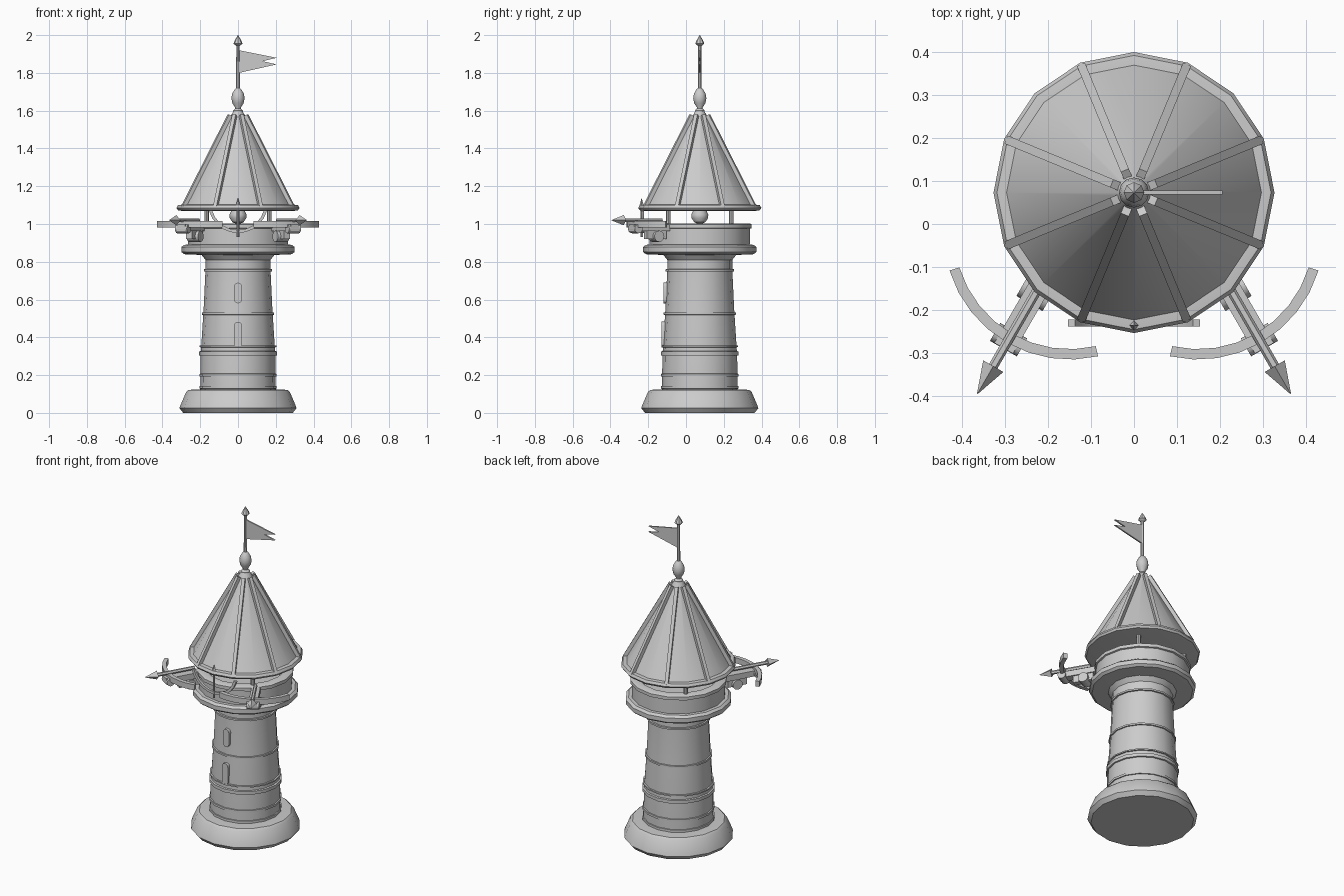
import bpy, bmesh, math
from mathutils import Vector, Matrix

cube = bpy.data.objects.get("Cube")
if cube:
    bpy.data.objects.remove(cube)

AXIS = 0.073  # the tower stands slightly behind the centre
stone = bpy.data.materials.new("plain_grey")
stone.use_nodes = True
stone.diffuse_color = (0.6, 0.6, 0.6, 1)
stone.node_tree.nodes["Principled BSDF"].inputs["Base Color"].default_value = (0.6, 0.6, 0.6, 1)


def finish(name, bm, matrix=None):
    if matrix:
        bm.transform(matrix)
    bmesh.ops.recalc_face_normals(bm, faces=bm.faces)
    mesh = bpy.data.meshes.new(name)
    bm.to_mesh(mesh)
    bm.free()
    mesh.materials.append(stone)
    obj = bpy.data.objects.new(name, mesh)
    bpy.context.collection.objects.link(obj)
    bpy.ops.object.select_all(action='DESELECT')
    obj.select_set(True)
    bpy.context.view_layer.objects.active = obj
    bpy.ops.object.shade_smooth_by_angle(angle=math.radians(32))
    return obj


def lathe(name, profile, sides=16, matrix=None):
    """Spin a (radius, height) profile; open ends are capped."""
    bm = bmesh.new()
    rings = []
    for r, z in profile:
        rings.append([bm.verts.new((r * math.cos(math.tau * i / sides),
                                    r * math.sin(math.tau * i / sides), z)) for i in range(sides)])
    for a, b in zip(rings, rings[1:]):
        for i in range(sides):
            j = (i + 1) % sides
            bm.faces.new((a[i], a[j], b[j], b[i]))
    bm.faces.new(rings[0])
    bm.faces.new(rings[-1])
    return finish(name, bm, matrix or Matrix.Translation((0, AXIS, 0)))


def rod(name, start, end, r1, r2=None, sides=8):
    start, end = Vector(start), Vector(end)
    d = end - start
    m = Matrix.Translation(start) @ d.to_track_quat('Z', 'Y').to_matrix().to_4x4()
    return lathe(name, [(r1, 0), (r1 if r2 is None else r2, d.length)], sides, m)


def box(name, size, matrix):
    bm = bmesh.new()
    bmesh.ops.create_cube(bm, size=1)
    bmesh.ops.scale(bm, vec=size, verts=bm.verts)
    return finish(name, bm, matrix)


def plate(name, outline, thickness, matrix):
    """Extrude a flat outline, centred on its plane."""
    bm = bmesh.new()
    face = bm.faces.new([bm.verts.new((x, y, -thickness / 2)) for x, y in outline])
    ext = bmesh.ops.extrude_face_region(bm, geom=[face])["geom"]
    bmesh.ops.translate(bm, vec=(0, 0, thickness), verts=[v for v in ext if isinstance(v, bmesh.types.BMVert)])
    return finish(name, bm, matrix)


def arc_band(name, radius, width, depth, a0, a1, steps, matrix):
    """Curved bar in its local XY plane."""
    angles = [math.radians(a0 + (a1 - a0) * i / steps) for i in range(steps + 1)]
    outer = [((radius + width / 2) * math.cos(a), (radius + width / 2) * math.sin(a)) for a in angles]
    inner = [((radius - width / 2) * math.cos(a), (radius - width / 2) * math.sin(a)) for a in reversed(angles)]
    return plate(name, outer + inner, depth, matrix)


UPRIGHT = Matrix.Rotation(math.pi / 2, 4, 'X')

# Tower body
lathe("base", [(0.29, 0), (0.31, 0.025), (0.305, 0.04), (0.275, 0.11), (0.262, 0.122), (0.19, 0.125)])
lathe("shaft", [(0.2, 0.12), (0.198, 0.3), (0.182, 0.55), (0.172, 0.76), (0.172, 0.81), (0.2, 0.845)])
for z, r, h in ((0.135, 0.205, 0.02), (0.2, 0.205, 0.02), (0.315, 0.206, 0.03),
                (0.352, 0.203, 0.012), (0.525, 0.191, 0.016), (0.755, 0.181, 0.016)):
    lathe("band", [(r - 0.02, z - h / 2), (r, z - h / 3), (r, z + h / 3), (r - 0.02, z + h / 2)])

# Platform and hollow parapet
lathe("platform", [(0.17, 0.835), (0.285, 0.84), (0.3, 0.852), (0.3, 0.878), (0.285, 0.89), (0.2, 0.892)])
lathe("parapet", [(0.265, 0.885), (0.265, 0.975), (0.274, 0.978), (0.274, 0.998), (0.265, 1.003),
                  (0.225, 1.003), (0.225, 0.9)])
for k in range(4):
    a = math.radians(45 + 90 * k)
    x, y = 0.235 * math.cos(a), AXIS + 0.235 * math.sin(a)
    rod("roof_post", (x, y, 0.95), (x, y, 1.09), 0.012)

# Bell
lathe("bell", [(0.008, 1.0), (0.03, 1.01), (0.044, 1.032), (0.045, 1.05), (0.035, 1.072), (0.012, 1.085)], 12)

# Roof with eaves and ribs
lathe("roof", [(0.305, 1.085), (0.02, 1.605)])
lathe("eaves", [(0.3, 1.07), (0.318, 1.073), (0.326, 1.085), (0.318, 1.1), (0.3, 1.102)])
for k in range(8):
    a = math.radians(22.5 + 45 * k)
    d = Vector((math.cos(a), math.sin(a), 0))
    low, high = d * 0.312 + Vector((0, AXIS, 1.09)), d * 0.046 + Vector((0, AXIS, 1.575))
    axis_z = (high - low).normalized()
    axis_x = Vector((-d.y, d.x, 0))
    m = Matrix((axis_x, axis_z.cross(axis_x), axis_z)).transposed().to_4x4()
    box("roof_rib", (0.02, 0.022, (high - low).length), Matrix.Translation((low + high) / 2) @ m)

# Finial, pole and pennant
lathe("finial", [(0.024, 1.575), (0.026, 1.6), (0.015, 1.612), (0.016, 1.618), (0.03, 1.64), (0.035, 1.665),
                 (0.031, 1.69), (0.018, 1.712), (0.009, 1.72)], 12)
lathe("pole", [(0.01, 1.7), (0.009, 1.95)], 8)
lathe("pole_tip", [(0.01, 1.943), (0.024, 1.955), (0.018, 1.97), (0.001, 2.0)], 8)
plate("pennant", [(0.005, 1.8), (0.205, 1.845), (0.13, 1.862), (0.205, 1.88), (0.005, 1.92)], 0.009,
      Matrix.Translation((0, AXIS, 0)) @ UPRIGHT)

# Arrow slits on the front of the shaft
for z, h, y in ((0.635, 0.11, -0.107), (0.415, 0.135, -0.118)):
    half = h / 2 - 0.02
    pts = [(0.02 * math.cos(a), z + 0.02 * math.sin(a) + (half if i < 7 else -half))
           for i, a in enumerate([math.pi * k / 6 for k in range(7)] + [math.pi * (1 + k / 6) for k in range(7)])]
    plate("arrow_slit", pts, 0.022, Matrix.Translation((0, y, 0)) @ UPRIGHT)

# Bow and arrow emblem on the front
front = Matrix.Translation((0, -0.23, 1.11)) @ UPRIGHT
arc_band("emblem_bow", 0.15, 0.016, 0.016, 195, 345, 10, front)
rod("emblem_arrow", (0, -0.235, 0.93), (0, -0.235, 1.1), 0.007, sides=6)
rod("emblem_arrow_head", (0, -0.235, 1.09), (0, -0.235, 1.135), 0.014, 0.001, 4)

# Two mounted crossbows, built pointing along -y and turned outwards
for side, label in ((1, "left"), (-1, "right")):
    turn = Matrix.Translation((side * 0.285, -0.258, 0)) @ Matrix.Rotation(side * math.radians(30), 4, 'Z')

    def at(x, y, z):
        return turn @ Vector((x, y, z))

    box(label + "_stock", (0.05, 0.22, 0.035), turn @ Matrix.Translation((0, 0.075, 0.98)))
    box(label + "_bracket", (0.035, 0.12, 0.05), turn @ Matrix.Translation((0, 0.11, 0.945)))
    rod(label + "_rear_roller", at(-0.035, 0.115, 0.935), at(0.035, 0.115, 0.935), 0.03, sides=12)
    rod(label + "_front_roller", at(-0.036, -0.012, 0.975), at(0.036, -0.012, 0.975), 0.024, sides=12)
    arc_band(label + "_bow", 0.28, 0.024, 0.034, 227, 313, 8,
             turn @ Matrix.Translation((0, 0.272, 0.998)))
    rod(label + "_bolt", at(0, 0.15, 1.02), at(0, -0.09, 1.02), 0.011, sides=6)
    rod(label + "_bolt_head", at(0, -0.083, 1.02), at(0, -0.157, 1.02), 0.027, 0.001, 4)
